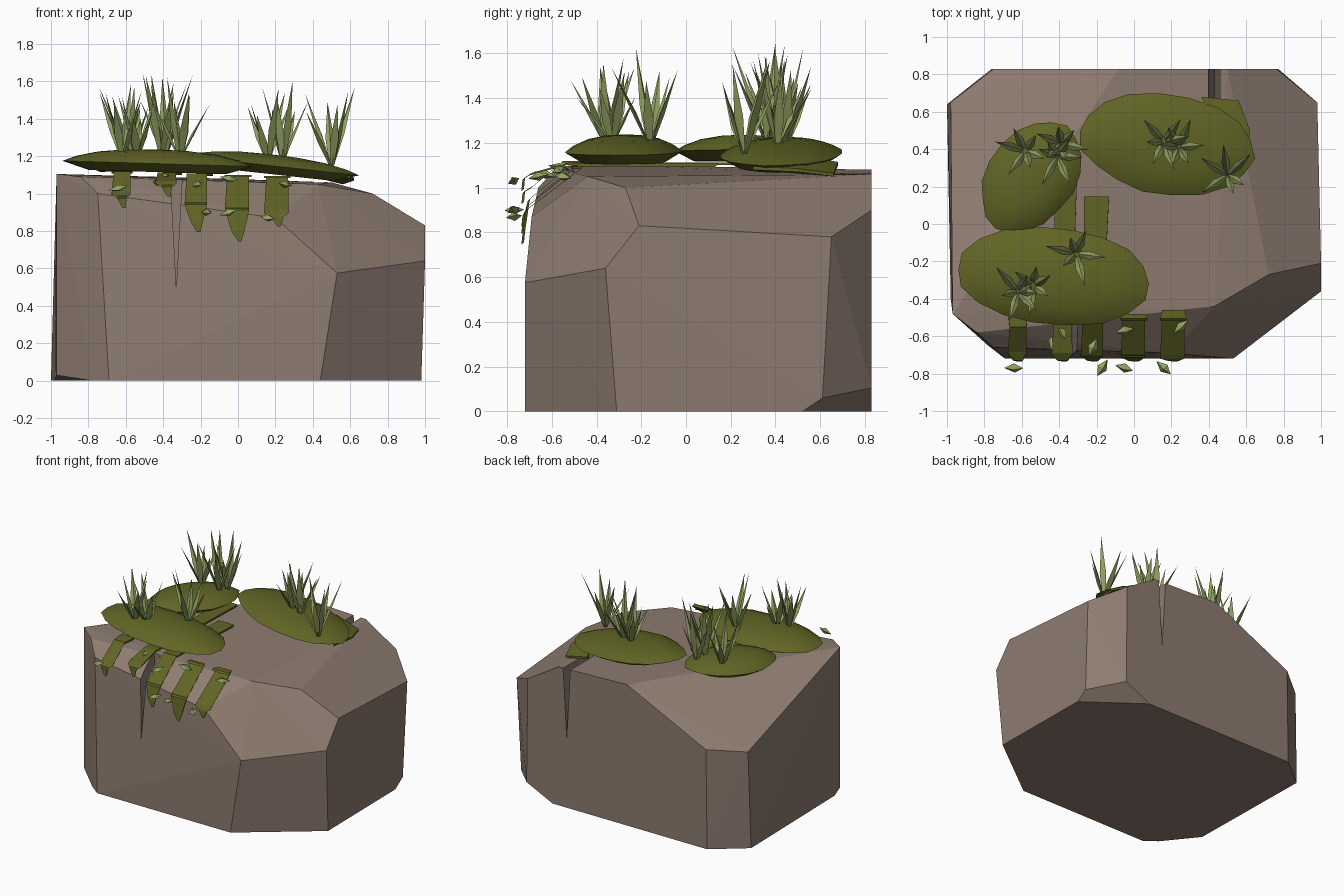
import bpy, bmesh, math, random
from mathutils import Vector

if "Cube" in bpy.data.objects:
    bpy.data.objects.remove(bpy.data.objects["Cube"])
random.seed(4)


def material(name, rgb):
    m = bpy.data.materials.new(name)
    m.diffuse_color = (*rgb, 1)
    m.use_nodes = True
    m.node_tree.nodes["Principled BSDF"].inputs["Base Color"].default_value = m.diffuse_color
    return m


STONE = material("brown stone", (0.27, 0.20, 0.163))
MOSS = material("moss green", (0.12, 0.13, 0.018))
GRASS = material("grass green", (0.29, 0.36, 0.12))


def finish(name, bm, mat, smooth=None):
    bmesh.ops.recalc_face_normals(bm, faces=bm.faces)
    me = bpy.data.meshes.new(name)
    bm.to_mesh(me)
    bm.free()
    if mat:
        me.materials.append(mat)
    ob = bpy.data.objects.new(name, me)
    bpy.context.collection.objects.link(ob)
    if smooth:
        bpy.context.view_layer.objects.active = ob
        ob.select_set(True)
        bpy.ops.object.shade_smooth_by_angle(angle=math.radians(smooth))
        ob.select_set(False)
    return ob


def hull(bm, pts):
    vs = [bm.verts.new(p) for p in pts]
    bmesh.ops.convex_hull(bm, input=vs)
    loose = [v for v in bm.verts if not v.link_faces]
    bmesh.ops.delete(bm, geom=loose, context='VERTS')


# Boulder: convex hull of its chipped corners
corners = [
    # front right chip
    (.53, -.72, .575), (1, -.36, .64), (1, -.21, .83), (.72, -.27, 1.0), (.43, -.44, 1.05),
    # front top bevel
    (.2, -.69, .87), (-.75, -.66, 1.0), (-.84, -.58, 1.09), (-.97, -.48, 1.105),
    # back top and back corners
    (.5, .83, 1.06), (-.08, .83, 1.08), (.76, .83, .90), (.98, .65, .78),
    (-.75, .83, .76), (-.98, .65, .735),
    # base
    (-.69, -.72, 0), (.44, -.72, 0), (.98, -.31, 0), (.97, .52, 0), (.97, .61, .06),
    (.77, .83, .105), (.55, .83, 0), (-.76, .83, 0), (-1, .64, 0), (-.98, -.40, 0),
    (-.97, -.48, .03), (-.78, -.65, 0)]
bm = bmesh.new()
hull(bm, corners)
boulder = finish("boulder", bm, STONE)


# Cracks: wedge cutters, front and back
def crack(name, x, y0, y1, w, tip):
    b = bmesh.new()
    hull(b, [(x + dx, y, z) for y in (y0, y1)
             for dx, z in ((-w, 1.25), (w, 1.25), (0, tip))])
    ob = finish(name, b, STONE)
    ob.hide_render = True
    ob.hide_viewport = True
    mod = boulder.modifiers.new(name, 'BOOLEAN')
    mod.operation = 'DIFFERENCE'
    mod.solver = 'EXACT'
    mod.object = ob


crack("front_crack_cutter", -.33, -.9, -.5, .04, .5)
crack("back_crack_cutter", .43, .52, 1.0, .042, .53)


# Moss cushions: flattened domes with an uneven rim
def moss(name, cx, cy, z, rx, ry, rot, tilt, top):
    b = bmesh.new()
    n = 18
    c, s = math.cos(math.radians(rot)), math.sin(math.radians(rot))
    wob = [1 + random.uniform(-.035, .035) for _ in range(n)]

    def pt(r, h, i):
        a = 2 * math.pi * i / n
        u, v = rx * r * math.cos(a) * wob[i], ry * r * math.sin(a) * wob[i]
        x, y = u * c - v * s, u * s + v * c
        return b.verts.new((cx + x, cy + y, z + h + tilt * x))

    prof = [(.72, -.045), (1, 0), (.86, top * .38), (.62, top * .75), (.32, top * .96), (.1, top)]
    rings = [[pt(r, h, i) for i in range(n)] for r, h in prof]
    for lo, hi in zip(rings, rings[1:]):
        for i in range(n):
            j = (i + 1) % n
            b.faces.new((lo[i], lo[j], hi[j], hi[i]))
    b.faces.new(rings[0][::-1])
    b.faces.new(rings[-1])
    finish(name, b, MOSS, 40)


moss("moss_front_left", -.43, -.28, 1.16, .52, .265, -4, -.03, .075)
moss("moss_back_left", -.55, .25, 1.165, .33, .23, 55, .02, .07)
moss("moss_right", .17, .425, 1.15, .47, .27, -9, -.11, .06)


# Moss trails: ribbons over the front bevel ending in hanging tips
def trail(b, x, xs, ys, zend, w):
    ytop, ztop = -.58 + .11 * (x + .84), 1.09 - .03 * (x + .84)
    ybot, zbot = -.665 - .03 * (x + .75), 1.0 - .137 * (x + .75)
    zmid = max(zbot + .02, zend + .07)
    path = [(xs, ys, ztop + .03, w * 1.1), (x, ytop, ztop + .03, w * .9),
            (x - .005, ybot - .02, zmid, w), (x, -.725, zend + .05, w * .5),
            (x + .01, -.73, zend, .008)]
    prev = None
    for px, py, pz, hw in path:
        ring = [b.verts.new((px + sx * hw, py + d, pz + d))
                for sx, d in ((-1, .006), (1, .006), (1, -.006), (-1, -.006))]
        if prev:
            for i in range(4):
                j = (i + 1) % 4
                b.faces.new((prev[i], prev[j], ring[j], ring[i]))
        else:
            b.faces.new(ring)
        prev = ring
    b.faces.new(prev)


bm = bmesh.new()
for args in [(-.62, -.62, -.45, .93, .05), (-.38, -.36, .42, .99, .055),
             (-.22, -.2, .14, .80, .06), (0, 0, -.51, .75, .065), (.21, .21, -.51, .83, .065)]:
    trail(bm, *args)
finish("moss_trails", bm, MOSS)

# Moss flap beside the back crack
bm = bmesh.new()
hull(bm, [(x, y, z + d) for x, y, z in ((.36, .68, 1.1), (.44, .5, 1.13), (.62, .5, 1.07),
                                        (.56, .66, 1.05), (.6, .3, 1.08)) for d in (0, .015)])
finish("moss_flap", bm, MOSS)

# Small diamond leaves along the trails
bm = bmesh.new()
for x, y, z in [(-.64, -.77, 1.03), (-.43, -.63, 1.06), (-.39, -.57, 1.09), (-.22, -.66, 1.05),
                (-.17, -.77, .90), (-.05, -.77, .90), (-.05, -.57, 1.08), (.16, -.77, .87),
                (.25, -.55, 1.05)]:
    a = random.uniform(0, math.pi)
    d = Vector((math.cos(a), math.sin(a), random.uniform(-.4, .4))).normalized()
    side = d.cross(Vector((0, -.5, 1))).normalized()
    up = side.cross(d)
    p = Vector((x, y, z))
    b2 = [p + d * .055, p - d * .05, p + side * .028, p - side * .028, p + up * .02, p - up * .02]
    v = [bm.verts.new(q) for q in b2]
    for e in (0, 1):
        for s in (2, 3):
            for u in (4, 5):
                bm.faces.new((v[e], v[s], v[u]))
finish("trail_leaves", bm, GRASS)


# Grass: three-sided blades, widest a third of the way up
def blade(b, base, ang, height, lean):
    out = Vector((math.cos(ang), math.sin(ang), 0))
    side = Vector((-out.y, out.x, 0))
    up = Vector((0, 0, 1))

    def ring(r, h, w):
        c = base + out * r + up * h
        return [b.verts.new(c + o) for o in (side * w, -side * w, -out * w * .6)]

    lo = ring(.008, 0, .011)
    mid = ring(lean * .38 + .01, height * .42, .023)
    tip = b.verts.new(base + out * lean + up * height)
    b.faces.new(lo)
    for i in range(3):
        j = (i + 1) % 3
        b.faces.new((lo[i], lo[j], mid[j], mid[i]))
        b.faces.new((mid[i], mid[j], tip))


tufts = [(-.62, -.36, 1.2, .38), (-.54, -.33, 1.2, .32), (-.31, -.16, 1.19, .43),
         (-.58, .39, 1.19, .38), (-.41, .36, 1.21, .44), (-.39, .43, 1.2, .43),
         (.16, .44, 1.18, .38), (.24, .41, 1.18, .42), (.5, .26, 1.15, .42)]
for k, (x, y, z, h) in enumerate(tufts):
    bm = bmesh.new()
    start = random.uniform(0, 6)
    for i in range(6):
        f = random.uniform(.62, 1) if i else 1
        blade(bm, Vector((x, y, z)), start + i * math.tau / 6 + random.uniform(-.25, .25),
              h * f, random.uniform(.09, .18))
    finish(f"grass_tuft_{k + 1}", bm, GRASS)
